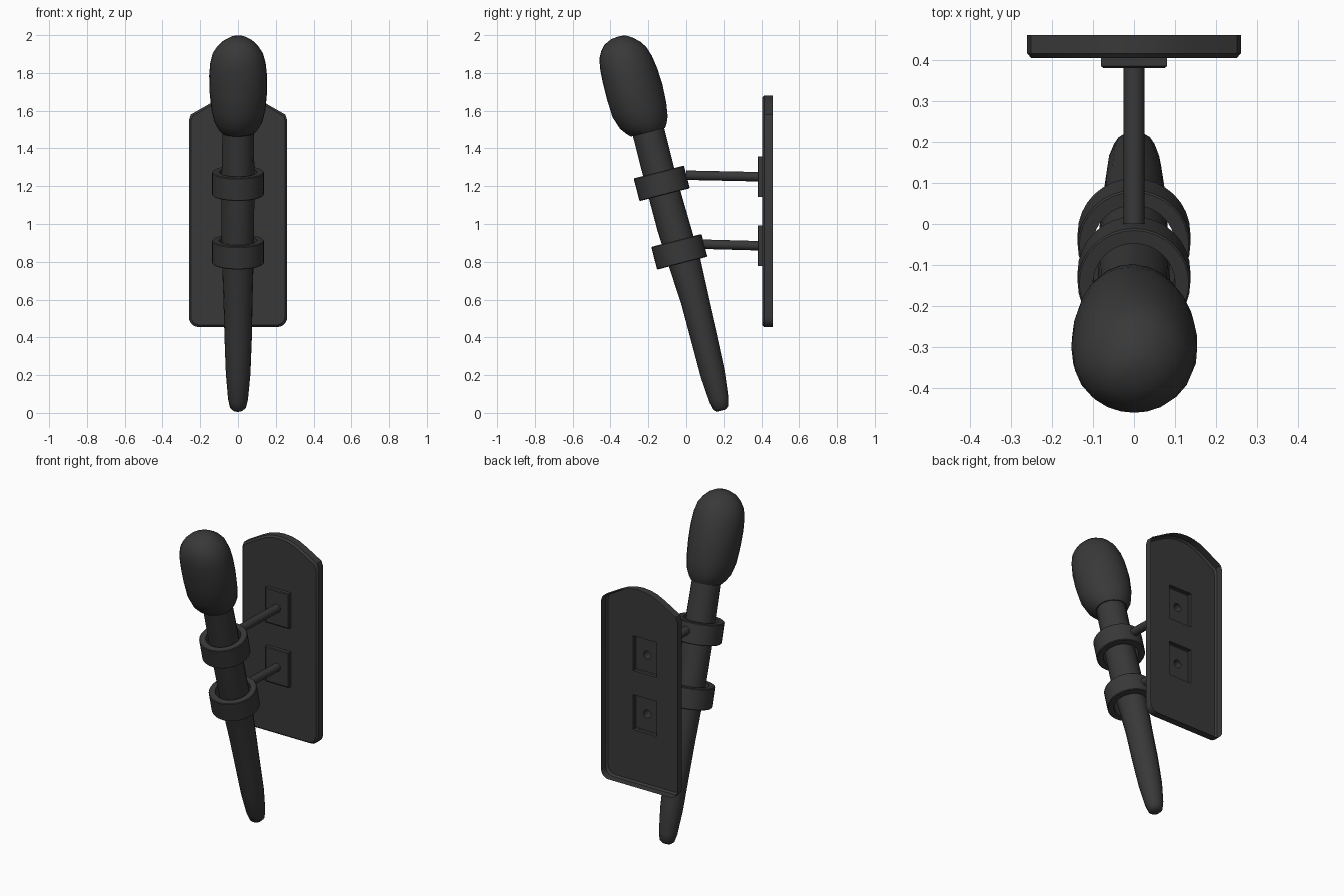
import bpy, bmesh, math
from mathutils import Vector

cube = bpy.data.objects.get("Cube")
if cube:
    bpy.data.objects.remove(cube, do_unlink=True)

# One dark iron colour for everything
iron = bpy.data.materials.new("dark_iron")
iron.use_nodes = True
iron.diffuse_color = (0.04, 0.04, 0.04, 1)
iron.node_tree.nodes["Principled BSDF"].inputs["Base Color"].default_value = iron.diffuse_color


def loft(name, rings, holes=(), cap_start=False, cap_end=True, angle=35):
    """Skin a row of point loops; the last loop may be capped around holes."""
    bm = bmesh.new()
    loops = [[bm.verts.new(p) for p in ring] for ring in rings]
    for a, b in zip(loops, loops[1:]):
        for i in range(len(a)):
            j = (i + 1) % len(a)
            bm.faces.new((a[i], a[j], b[j], b[i]))
    if cap_start:
        bm.faces.new(loops[0])
    if cap_end and holes:
        borders = [loops[-1]] + [[bm.verts.new(p) for p in h] for h in holes]
        edges = []
        for loop in borders:
            for i, v in enumerate(loop):
                pair = (v, loop[(i + 1) % len(loop)])
                edges.append(bm.edges.get(pair) or bm.edges.new(pair))
        bmesh.ops.triangle_fill(bm, use_beauty=True, edges=edges)
    elif cap_end:
        bm.faces.new(loops[-1])
    bmesh.ops.remove_doubles(bm, verts=bm.verts, dist=1e-5)
    bmesh.ops.recalc_face_normals(bm, faces=bm.faces)
    # Make open shells face outward
    mid = sum((v.co for v in bm.verts), Vector()) / len(bm.verts)
    if sum((f.calc_center_median() - mid).dot(f.normal) * f.calc_area() for f in bm.faces) < 0:
        bmesh.ops.reverse_faces(bm, faces=bm.faces)
    mesh = bpy.data.meshes.new(name)
    bm.to_mesh(mesh)
    bm.free()
    mesh.materials.append(iron)
    obj = bpy.data.objects.new(name, mesh)
    bpy.context.collection.objects.link(obj)
    bpy.ops.object.select_all(action='DESELECT')
    obj.select_set(True)
    bpy.context.view_layer.objects.active = obj
    bpy.ops.object.shade_smooth_by_angle(angle=math.radians(angle))


def rect(y, z, w, h):
    return [(-w, y, z - h), (w, y, z - h), (w, y, z + h), (-w, y, z + h)]


def disc(y, z, r, n=16):
    return [(r * math.cos(math.tau * i / n), y, z + r * math.sin(math.tau * i / n)) for i in range(n)]


# Backplate: open-backed tray with rounded bottom corners and arched top
half = [(0.21 + 0.05 * math.sin(a), 0.505 - 0.05 * math.cos(a))
        for a in (math.pi / 2 * k / 5 for k in range(6))]
half += [(0.26, 1.55), (0.25, 1.58), (0.15, 1.637), (0.1, 1.662), (0.05, 1.676)]
outline = half + [(0, 1.68)] + [(-x, z) for x, z in reversed(half)]


def plate_ring(y, inset):
    kx, kz = 1 - inset / 0.26, 1 - inset / 0.61
    return [(x * kx, y, 1.067 + (z - 1.067) * kz) for x, z in outline]


PAD_W, PAD_H = 0.08, 0.108
mounts = [("upper", 1.25, 0.0), ("lower", 0.885, 0.085)]
loft("backplate", [plate_ring(0.46, 0), plate_ring(0.415, 0), plate_ring(0.404, 0.01)],
     holes=[rect(0.404, z, PAD_W, PAD_H) for _, z, _ in mounts])

# Mounting pads and rods, hollow from behind
for label, z, end in mounts:
    loft(label + "_pad", [rect(0.404, z, PAD_W, PAD_H), rect(0.384, z, PAD_W, PAD_H),
                          rect(0.38, z, PAD_W - 0.005, PAD_H - 0.005)],
         holes=[disc(0.38, z, 0.025)])
    loft(label + "_rod", [disc(0.38, z, 0.025), disc(end, z + 0.008, 0.025)])

# Leaning axis of the torch
BASE = Vector((0, 0.18, 0.01))
AXIS = Vector((0, -0.2485, 0.9686))
SIDE = Vector((0, 0.9686, 0.2485))


def ring(t, r, shift=0.0, n=16, wobble=0.0):
    pts = []
    for i in range(n):
        a = math.tau * i / n
        k = r * (1 + wobble * math.sin(3 * a + 5 * t) + wobble * math.sin(2 * a - 9 * t))
        pts.append(BASE + AXIS * t + SIDE * (shift + k * math.sin(a)) + Vector((k * math.cos(a), 0, 0)))
    return pts


# Tapered, slightly bowed shaft
shaft = [(0, 0.025, 0.008), (0.015, 0.042, 0.01), (0.06, 0.053, 0.01), (0.2, 0.066, 0.012),
         (0.4, 0.072, 0.014), (0.6, 0.076, 0.015), (0.8, 0.084, 0.012), (1.0, 0.087, 0.004),
         (1.25, 0.086, 0), (1.56, 0.084, 0)]
loft("torch_shaft", [ring(*s, wobble=0.015) for s in shaft], cap_start=True, angle=60)

# Lumpy wrapped head
head = [(1.53, 0.07, 0), (1.525, 0.092, -0.002), (1.545, 0.108, -0.006), (1.58, 0.128, -0.012),
        (1.65, 0.145, -0.019), (1.75, 0.152, -0.02), (1.84, 0.151, -0.023), (1.91, 0.144, -0.026),
        (1.965, 0.13, -0.03), (2.0, 0.108, -0.032), (2.03, 0.078, -0.035), (2.05, 0.04, -0.03),
        (2.054, 0.012, -0.025)]
loft("torch_head", [ring(*h, n=24, wobble=0.018) for h in head], cap_start=True, angle=60)

# Collars holding the shaft
for label, t in (("upper", 1.244), ("lower", 0.87)):
    profile = [(-0.062, 0.1), (-0.062, 0.133), (-0.058, 0.137), (0.058, 0.137),
               (0.062, 0.133), (0.062, 0.1), (-0.062, 0.1)]
    loft(label + "_collar", [ring(t + dt, r, n=32) for dt, r in profile], cap_end=False)
